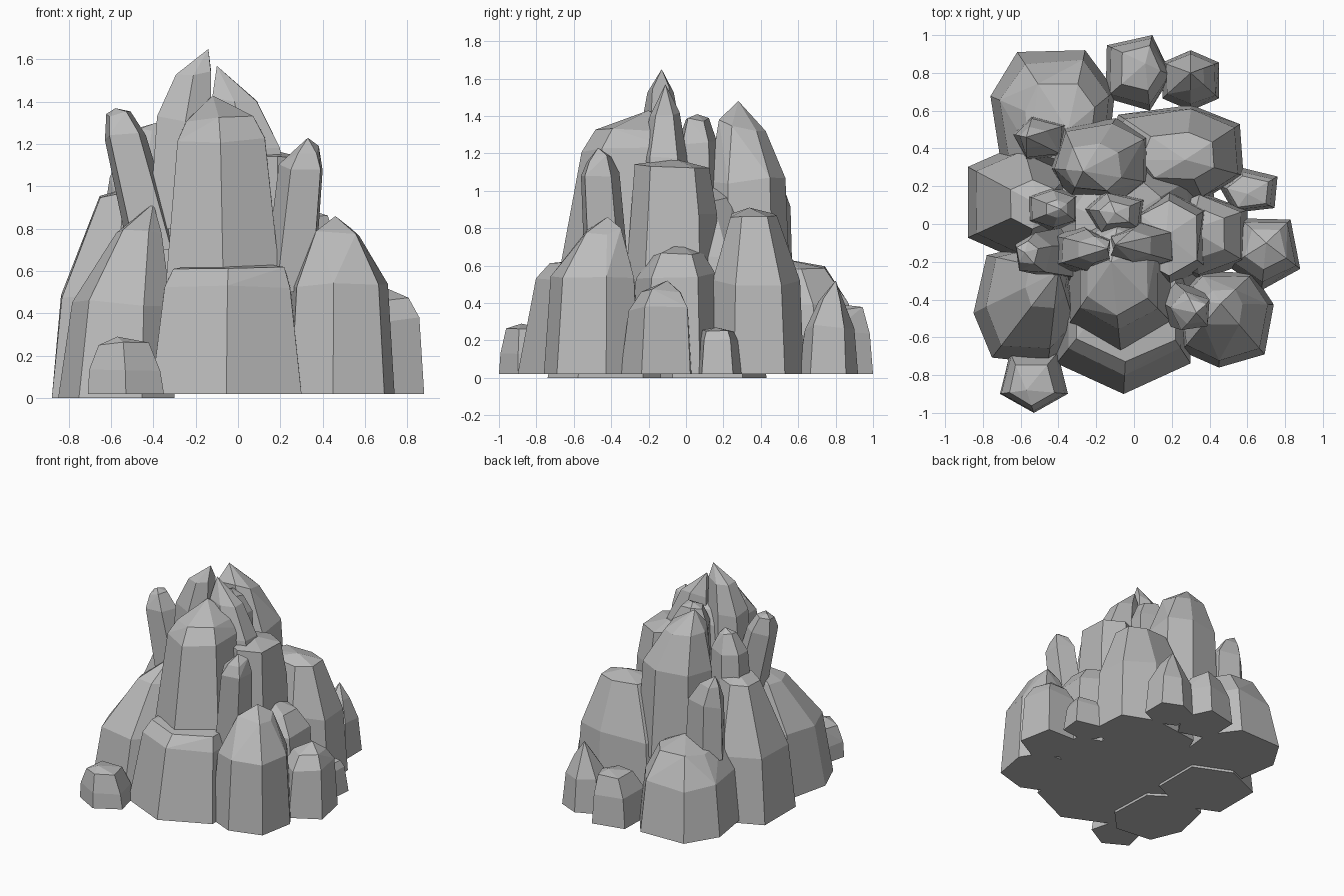
import bpy, bmesh, math, random

random.seed(7)

default_cube = bpy.data.objects.get("Cube")
if default_cube:
    bpy.data.objects.remove(default_cube, do_unlink=True)

# One stone colour for the whole outcrop
stone = bpy.data.materials.new("stone_grey")
stone.use_nodes = True
stone.diffuse_color = (0.5, 0.5, 0.5, 1)
shader = next(n for n in stone.node_tree.nodes if n.type == 'BSDF_PRINCIPLED')
shader.inputs["Base Color"].default_value = stone.diffuse_color
shader.inputs["Roughness"].default_value = 0.9


def outline(sides, turn):
    """Squarish polygon normalised to the -1..1 box."""
    points = []
    for i in range(sides):
        angle = math.radians(turn) + math.tau * i / sides
        points.append([math.copysign(abs(v) ** 0.75, v)
                       for v in (math.cos(angle), math.sin(angle))])
    for axis in (0, 1):
        low = min(p[axis] for p in points)
        high = max(p[axis] for p in points)
        for p in points:
            p[axis] = 2 * (p[axis] - low) / (high - low) - 1
    return points


def rock(name, x, y, z, peak, waist=(0.6, 0.86), cap=(0.9, 0.45),
         sides=6, turn=30, lean=(0, 0), rough=0.03):
    """Faceted stone: base, waist and cap rings drawn in towards a peak."""
    height = z[1] - z[0]
    bm = bmesh.new()
    polygon = outline(sides, turn)
    for level, scale in ((0, 1), waist, cap):
        for u, v in polygon:
            base = ((x[0] + x[1] + u * (x[1] - x[0])) / 2,
                    (y[0] + y[1] + v * (y[1] - y[0])) / 2)
            wobble = 0 if level == 0 else random.uniform(-rough, rough)
            px, py = (peak[k] + (base[k] - peak[k]) * (scale + wobble)
                      + lean[k] * level for k in (0, 1))
            rise = min(level + wobble, 0.98)
            bm.verts.new((px, py, z[0] + height * rise))
    bm.verts.new((peak[0] + lean[0], peak[1] + lean[1], z[1]))

    # Wrap the rings, drop leftovers, and merge nearly flat facets
    hull = bmesh.ops.convex_hull(bm, input=bm.verts[:])
    loose = {g for g in hull["geom_interior"] + hull["geom_unused"]
             if isinstance(g, bmesh.types.BMVert)}
    bmesh.ops.delete(bm, geom=list(loose), context='VERTS')
    bmesh.ops.dissolve_limit(bm, angle_limit=math.radians(7),
                             verts=bm.verts[:], edges=bm.edges[:])
    bmesh.ops.recalc_face_normals(bm, faces=bm.faces[:])
    mesh = bpy.data.meshes.new(name)
    bm.to_mesh(mesh)
    bm.free()
    mesh.materials.append(stone)
    bpy.context.collection.objects.link(bpy.data.objects.new(name, mesh))


# Hidden heart that fills the gaps between stones
rock("core_rock", x=(-.55, .45), y=(-.5, .5), z=(.02, 1.08), peak=(-.1, 0),
     waist=(.6, .75), cap=(.9, .5), sides=8)

# Large stones around the foot
rock("front_base_rock", x=(-.41, .3), y=(-.9, -.1), z=(.02, .66), peak=(-.02, -.25),
     waist=(.79, .84), cap=(.93, .74), rough=.01)
rock("front_left_rock", x=(-.85, -.3), y=(-.74, -.1), z=(0, .92), peak=(-.4, -.25),
     waist=(.5, .86), cap=(.86, .4), sides=7)
rock("front_right_rock", x=(.22, .74), y=(-.76, -.25), z=(.02, .86), peak=(.46, -.42),
     waist=(.6, .87), cap=(.9, .42), sides=7, turn=10)
rock("left_rock", x=(-.88, -.3), y=(-.2, .43), z=(0, 1), peak=(-.5, .1),
     waist=(.47, .87), cap=(.95, .4))
rock("back_left_rock", x=(-.76, -.1), y=(.2, .92), z=(.02, .64), peak=(-.35, .5),
     waist=(.6, .87), cap=(.92, .58), sides=7, turn=15)
rock("back_right_rock", x=(-.18, .58), y=(.13, .63), z=(.02, .91), peak=(.27, .34),
     waist=(.55, .92), cap=(.95, .5), sides=7, rough=.02)
rock("right_rock", x=(.1, .6), y=(-.3, .17), z=(.02, .72), peak=(.3, -.03),
     waist=(.75, .9), cap=(.93, .6))

# Small stones scattered at the foot
rock("front_left_boulder", x=(-.71, -.35), y=(-1, -.68), z=(.02, .29),
     peak=(-.57, -.88), waist=(.4, .92), cap=(.88, .66), sides=5, turn=54)
rock("right_boulder", x=(.5, .88), y=(-.35, .03), z=(.02, .52),
     peak=(.7, -.1), waist=(.7, .85), cap=(.9, .58), sides=5, turn=-20)
rock("right_pebble", x=(.45, .76), y=(.06, .3), z=(.02, .27),
     peak=(.6, .16), waist=(.75, .86), cap=(.94, .7), sides=5)
rock("back_boulder", x=(-.15, .2), y=(.6, 1), z=(.02, .39),
     peak=(.06, .85), waist=(.6, .9), cap=(.94, .6), sides=5, turn=70)
rock("back_right_boulder", x=(.15, .45), y=(.6, .92), z=(.02, .52),
     peak=(.3, .8), waist=(.5, .85), cap=(.78, .45))

# Tall pillars of the upper tier
rock("front_pillar", x=(-.34, .2), y=(-.68, .1), z=(.55, 1.43), peak=(-.12, -.2),
     waist=(.76, .76), cap=(.87, .58), rough=.02)
rock("back_pillar", x=(-.44, .1), y=(.1, .56), z=(.4, 1.48), peak=(-.27, .28),
     waist=(.6, .88), cap=(.88, .55), sides=7)
rock("right_pillar", x=(0, .38), y=(-.33, .18), z=(.4, 1.17), peak=(.17, -.06),
     waist=(.6, .92), cap=(.95, .78), rough=.02)

# Slim leaning spires
rock("left_spire", x=(-.52, -.27), y=(-.28, -.02), z=(.7, 1.37), peak=(-.41, -.15),
     waist=(.8, .78), cap=(.96, .45), sides=5, turn=15, lean=(-.17, 0))
rock("right_spire", x=(.12, .36), y=(-.54, -.3), z=(.5, 1.23), peak=(.26, -.42),
     waist=(.8, .85), cap=(.92, .55), sides=5, lean=(.07, -.05))
rock("back_left_spire", x=(-.64, -.36), y=(.34, .57), z=(.5, 1.12), peak=(-.57, .46),
     waist=(.65, .88), cap=(.88, .5), sides=5)

# Summit cluster
rock("summit_rock", x=(-.42, -.12), y=(-.27, -.01), z=(.8, 1.65), peak=(-.14, -.13),
     waist=(.6, .84), cap=(.87, .56))
rock("summit_right_rock", x=(-.14, .26), y=(-.27, .03), z=(.8, 1.57), peak=(-.1, -.11),
     waist=(.5, .83), cap=(.78, .52))
rock("summit_left_rock", x=(-.57, -.3), y=(-.04, .2), z=(.7, 1.3), peak=(-.39, .08),
     waist=(.75, .85), cap=(.95, .4))
rock("summit_back_rock", x=(-.27, .06), y=(-.06, .18), z=(.8, 1.41), peak=(-.1, .06),
     waist=(.75, .85), cap=(.95, .5), sides=5)
